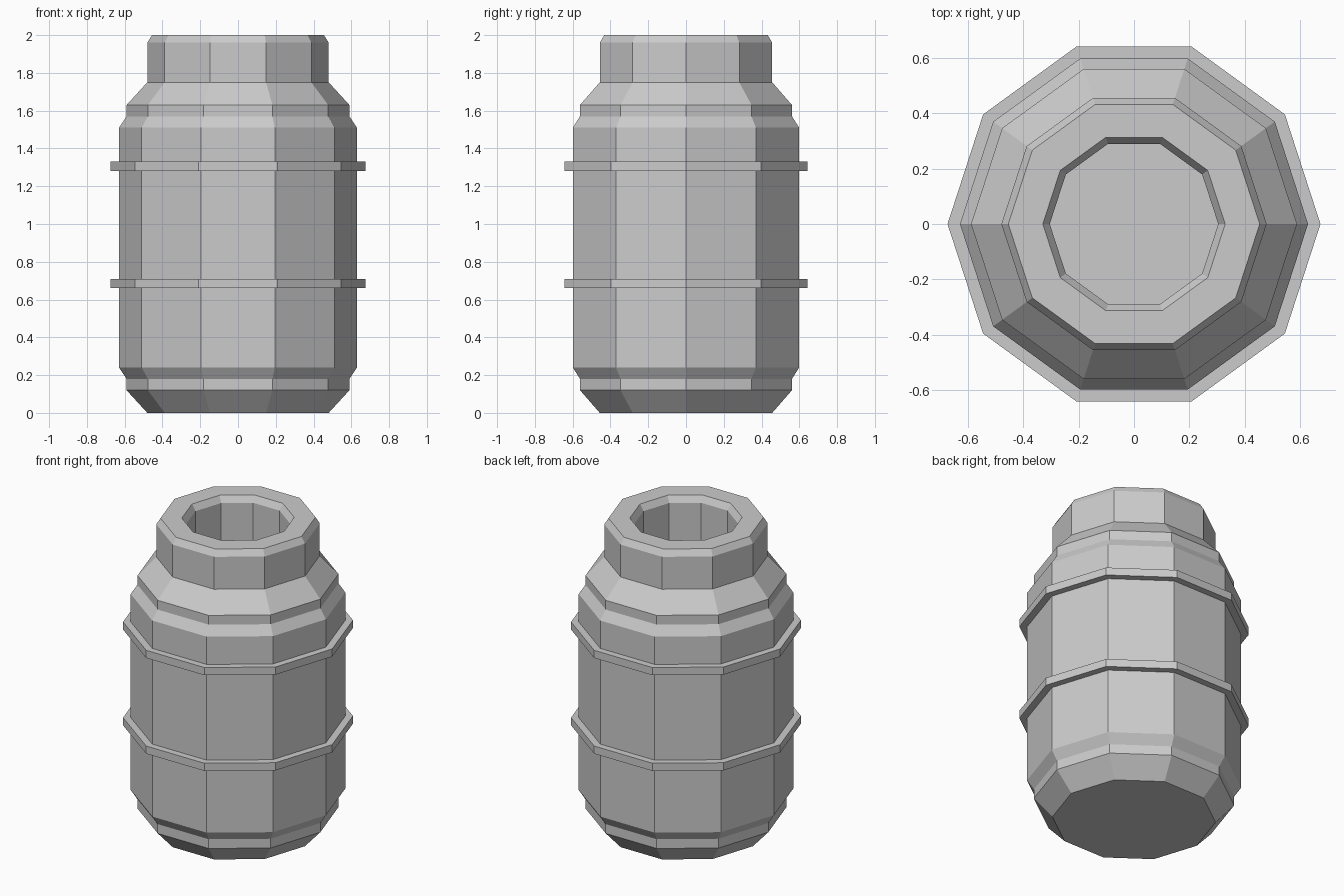
import bpy, bmesh, math

if "Cube" in bpy.data.objects:
    bpy.data.objects.remove(bpy.data.objects["Cube"])

SIDES = 10


def lathe(name, profile, closed=False):
    """Revolve (radius, z) points into a flat-faced ten-sided solid."""
    bm = bmesh.new()
    rings = []
    for r, z in profile:
        rings.append([bm.verts.new((r * math.cos(math.tau * i / SIDES),
                                    r * math.sin(math.tau * i / SIDES), z))
                      for i in range(SIDES)])
    pairs = list(zip(rings, rings[1:]))
    if closed:
        pairs.append((rings[-1], rings[0]))
    else:
        bm.faces.new(rings[0][::-1])
        bm.faces.new(rings[-1])
    for a, b in pairs:
        for i in range(SIDES):
            j = (i + 1) % SIDES
            bm.faces.new((a[i], a[j], b[j], b[i]))
    bmesh.ops.recalc_face_normals(bm, faces=bm.faces)
    mesh = bpy.data.meshes.new(name)
    bm.to_mesh(mesh)
    bm.free()
    obj = bpy.data.objects.new(name, mesh)
    bpy.context.collection.objects.link(obj)
    return obj


# Body: stepped base, straight wall, stepped shoulder, neck and recessed mouth
lathe("barrel_body", [
    (0.48, 0.0), (0.59, 0.12), (0.59, 0.18), (0.63, 0.24),
    (0.63, 1.51), (0.59, 1.57), (0.59, 1.63), (0.48, 1.75),
    (0.48, 1.96), (0.455, 2.0), (0.33, 2.0), (0.305, 1.96), (0.305, 1.55),
])

# Two raised hoops around the wall
for name, z in (("lower_hoop", 0.66), ("upper_hoop", 1.28)):
    lathe(name, [(0.62, z), (0.675, z), (0.675, z + 0.05), (0.62, z + 0.05)],
          closed=True)
